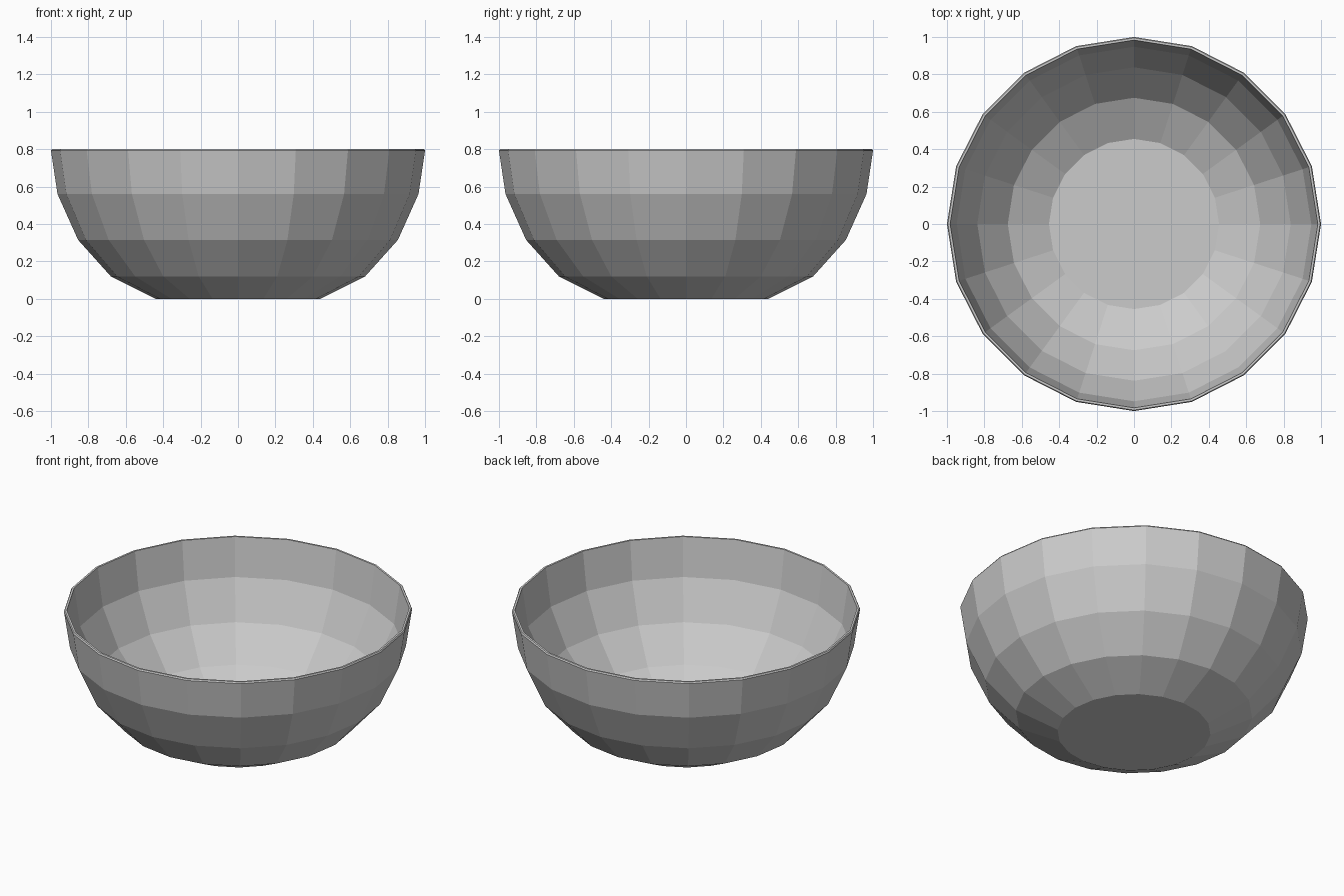
import bpy, bmesh, math

if "Cube" in bpy.data.objects:
    bpy.data.objects.remove(bpy.data.objects["Cube"])

SIDES = 20

# Closed-wall profile (radius, height): outside from base to rim, then inside back to floor
PROFILE = [(0.44, 0.0), (0.68, 0.12), (0.855, 0.315), (0.965, 0.56), (1.0, 0.792),
           (0.995, 0.80), (0.983, 0.80),
           (0.948, 0.56), (0.838, 0.325), (0.675, 0.132), (0.455, 0.015)]

# Lathe the profile into rings
bm = bmesh.new()
rings = []
for r, z in PROFILE:
    rings.append([bm.verts.new((r * math.cos(2 * math.pi * i / SIDES),
                                r * math.sin(2 * math.pi * i / SIDES), z))
                  for i in range(SIDES)])

# Wall and rim faces
for a, b in zip(rings, rings[1:]):
    for i in range(SIDES):
        j = (i + 1) % SIDES
        bm.faces.new((a[i], a[j], b[j], b[i]))

# Flat underside and inner floor
bm.faces.new(list(reversed(rings[0])))
bm.faces.new(rings[-1])
bmesh.ops.recalc_face_normals(bm, faces=bm.faces[:])

mesh = bpy.data.meshes.new("bowl")
bm.to_mesh(mesh)
bm.free()

# Single light grey colour
mat = bpy.data.materials.new("light grey")
mat.diffuse_color = (0.6, 0.6, 0.6, 1.0)
mat.use_nodes = True
mat.node_tree.nodes["Principled BSDF"].inputs["Base Color"].default_value = mat.diffuse_color
mesh.materials.append(mat)

bowl = bpy.data.objects.new("bowl", mesh)
bpy.context.collection.objects.link(bowl)
